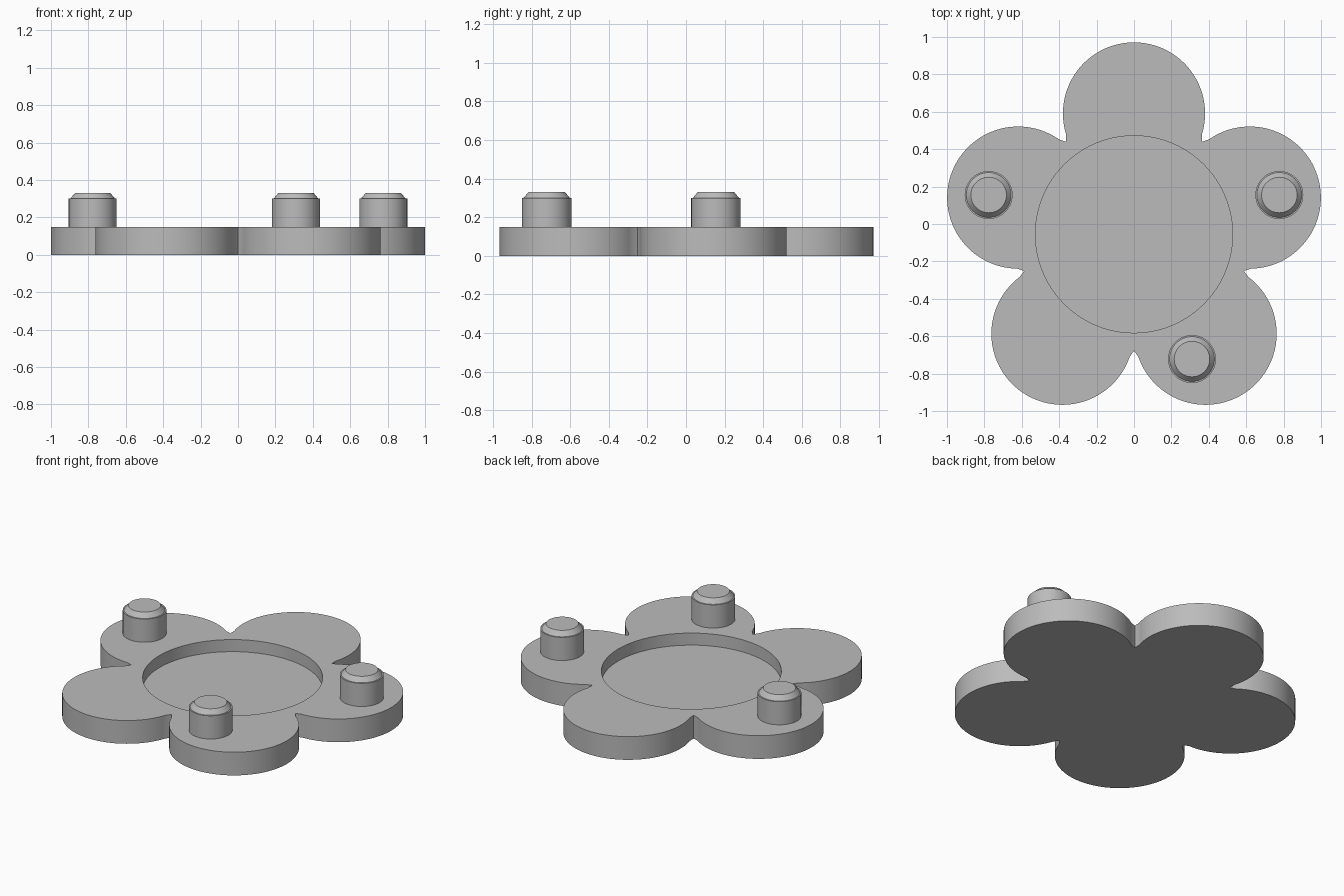
import bpy, bmesh, math
from mathutils import Vector
from mathutils.geometry import tessellate_polygon

if "Cube" in bpy.data.objects:
    bpy.data.objects.remove(bpy.data.objects["Cube"])

grey = bpy.data.materials.new("plain grey")
grey.diffuse_color = (0.5, 0.5, 0.5, 1)
grey.use_nodes = True
grey.node_tree.nodes["Principled BSDF"].inputs["Base Color"].default_value = grey.diffuse_color

CY = -0.06                     # flower centre
PETAL_D, PETAL_R = 0.651, 0.38
TOP, FLOOR = 0.15, 0.072


def finish(bm, name):
    bmesh.ops.recalc_face_normals(bm, faces=bm.faces)
    me = bpy.data.meshes.new(name)
    bm.to_mesh(me)
    bm.free()
    ob = bpy.data.objects.new(name, me)
    bpy.context.collection.objects.link(ob)
    me.materials.append(grey)
    bpy.ops.object.select_all(action='DESELECT')
    ob.select_set(True)
    bpy.context.view_layer.objects.active = ob
    bpy.ops.object.shade_smooth_by_angle(angle=math.radians(30))
    return ob


def ring(bm, pts, z):
    return [bm.verts.new((x, y, z)) for x, y in pts]


def wall(bm, a, b):
    for i in range(len(a)):
        j = (i + 1) % len(a)
        bm.faces.new((a[i], a[j], b[j], b[i]))


def circle(cx, cy, r, n):
    return [(cx + r * math.cos(math.tau * i / n), cy + r * math.sin(math.tau * i / n))
            for i in range(n)]


# Five-petal outline: one long arc per petal, a small wedge notch between petals
outline = []
notch = 0.65
half = math.acos((notch**2 - PETAL_D**2 - PETAL_R**2) / (2 * PETAL_D * PETAL_R))
for k in range(5):
    t = math.radians(90 + 72 * k)
    cx, cy = PETAL_D * math.cos(t), CY + PETAL_D * math.sin(t)
    for i in range(65):
        a = t - half + 2 * half * i / 64
        outline.append((cx + PETAL_R * math.cos(a), cy + PETAL_R * math.sin(a)))
    m = t + math.radians(36)
    outline.append((0.618 * math.cos(m), CY + 0.618 * math.sin(m)))

# Flower plate with a round recess in its top
bm = bmesh.new()
recess = circle(0, CY + 0.005, 0.527, 96)
low, high = ring(bm, outline, 0), ring(bm, outline, TOP)
rim, floor = ring(bm, recess, TOP), ring(bm, recess, FLOOR)
wall(bm, low, high)
wall(bm, rim, floor)
bm.faces.new(low)
bm.faces.new(floor)
top_verts = high + rim
for tri in tessellate_polygon([[v.co for v in high], [v.co for v in rim]]):
    bm.faces.new([top_verts[i] for i in tri])
finish(bm, "flower_plate")

# Chamfered pins on three petals
for name, x, y in (("left_pin", -0.777, 0.155), ("right_pin", 0.777, 0.155),
                   ("front_pin", 0.31, -0.722)):
    bm = bmesh.new()
    rings = [ring(bm, circle(x, y, r, 48), z)
             for r, z in ((0.128, TOP), (0.128, 0.30), (0.12, 0.30), (0.095, 0.33))]
    for a, b in zip(rings, rings[1:]):
        wall(bm, a, b)
    bm.faces.new(rings[-1])
    bm.faces.new(rings[0])
    finish(bm, name)
